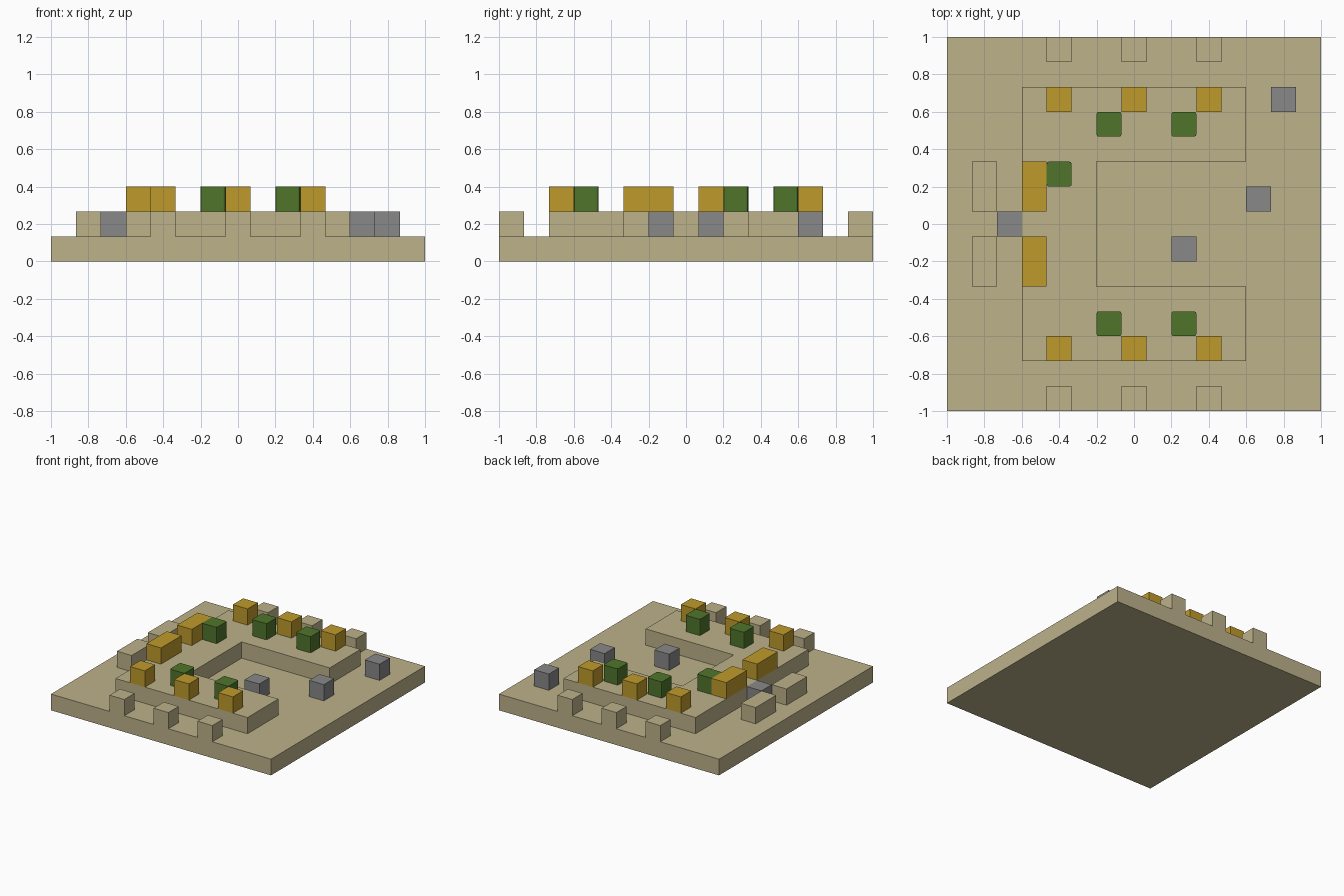
import bpy
import bmesh

if "Cube" in bpy.data.objects:
    bpy.data.objects.remove(bpy.data.objects["Cube"], do_unlink=True)

CELLS = 15
UNIT = 2 / CELLS


def linear(c):
    c /= 255
    return c / 12.92 if c <= 0.04045 else ((c + 0.055) / 1.055) ** 2.4


def material(name, *rgb):
    mat = bpy.data.materials.new(name)
    mat.use_nodes = True
    colour = (*[linear(c) for c in rgb], 1)
    mat.diffuse_color = colour
    bsdf = next(n for n in mat.node_tree.nodes if n.type == "BSDF_PRINCIPLED")
    bsdf.inputs["Base Color"].default_value = colour
    return mat


SAND = material("sand", 189, 178, 139)
GOLD = material("gold", 191, 154, 43)
GREEN = material("green", 80, 117, 43)
GREY = material("grey", 136, 136, 136)


def prism(name, outline, level, mat, corner=0):
    """Extrude an outline, in grid cells, one cell up from the given level."""
    bm = bmesh.new()
    verts = [bm.verts.new((x * UNIT - 1, y * UNIT - 1, level * UNIT)) for x, y in outline]
    face = bm.faces.new(verts)
    top = bmesh.ops.extrude_face_region(bm, geom=[face])["geom"]
    bmesh.ops.translate(bm, vec=(0, 0, UNIT),
                        verts=[g for g in top if isinstance(g, bmesh.types.BMVert)])
    if corner:
        upright = [e for e in bm.edges
                   if abs(e.verts[0].co.z - e.verts[1].co.z) > UNIT / 2]
        bmesh.ops.bevel(bm, geom=upright, offset=corner, segments=2,
                        profile=0.5, affect="EDGES")
    bmesh.ops.recalc_face_normals(bm, faces=bm.faces)
    mesh = bpy.data.meshes.new(name)
    bm.to_mesh(mesh)
    bm.free()
    mesh.materials.append(mat)
    obj = bpy.data.objects.new(name, mesh)
    bpy.context.collection.objects.link(obj)
    return obj


def block(name, x, y, level, mat, width=1, depth=1, corner=0):
    outline = [(x, y), (x + width, y), (x + width, y + depth), (x, y + depth)]
    return prism(name, outline, level, mat, corner)


# Ground slab and the C-shaped terrace
block("ground_slab", 0, 0, 0, SAND, CELLS, CELLS)
prism("terrace", [(3, 2), (12, 2), (12, 5), (6, 5), (6, 10),
                  (12, 10), (12, 13), (3, 13)], 1, SAND)

# Front and back rows, mirrored across the middle
for side, mirror in (("front", False), ("back", True)):
    def row(y):
        return CELLS - 1 - y if mirror else y

    for i, x in enumerate((4, 7, 10)):
        block(f"{side}_edge_post_{i}", x, row(0), 1, SAND)
        block(f"{side}_gold_block_{i}", x, row(2), 2, GOLD)
    for i, x in enumerate((6, 9)):
        block(f"{side}_bush_{i}", x, row(3), 2, GREEN, corner=0.012)

    # Long blocks along the closed side of the terrace
    y = 8 if mirror else 5
    block(f"{side}_long_post", 1, y, 1, SAND, depth=2)
    block(f"{side}_long_gold_block", 3, y, 2, GOLD, depth=2)

# Single bush on the closed side
block("side_bush", 4, 9, 2, GREEN, corner=0.012)

# Scattered stones
for i, (x, y) in enumerate(((13, 12), (12, 8), (9, 6), (2, 7))):
    block(f"stone_{i}", x, y, 1, GREY)
